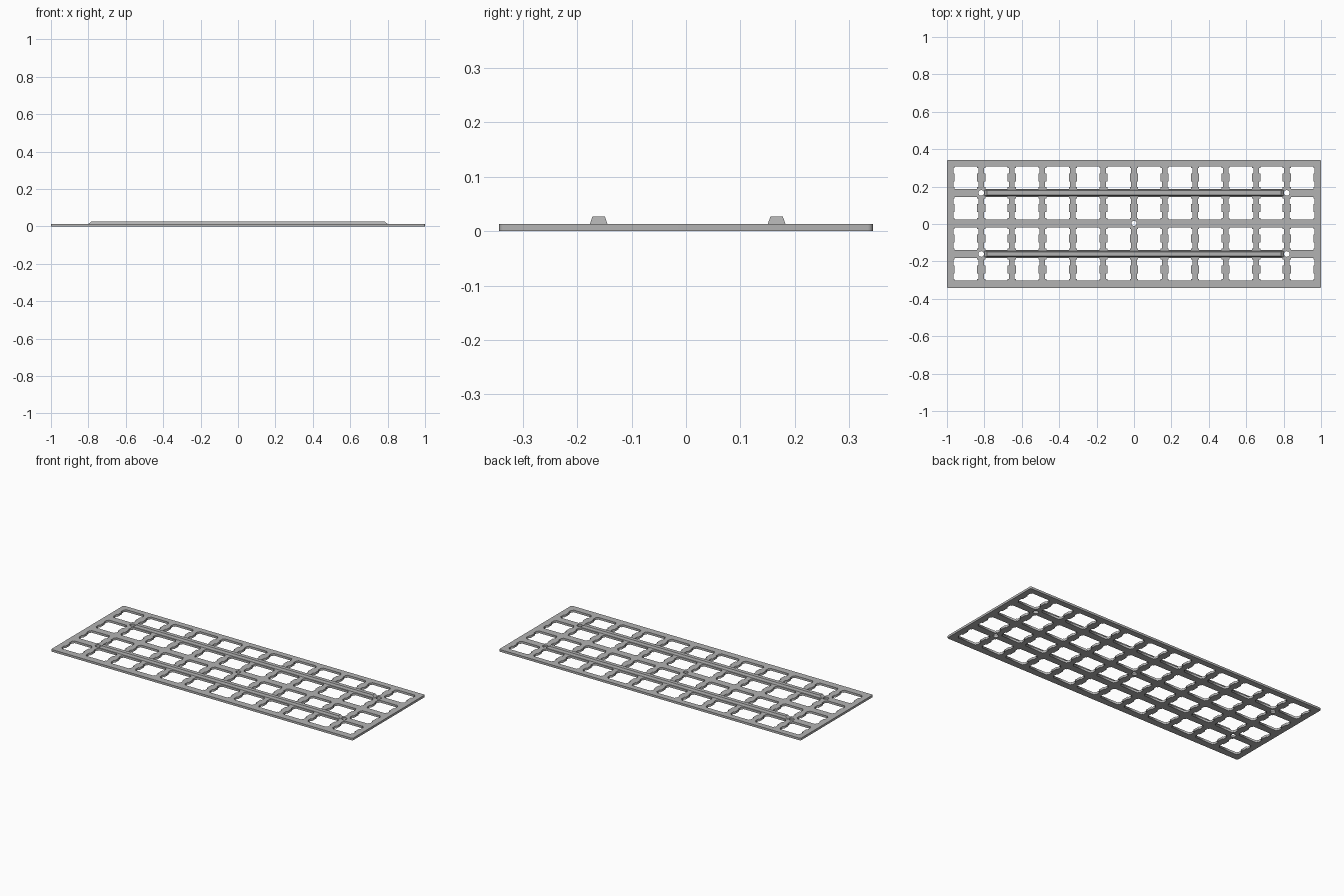
import bpy
import bmesh
from math import cos, sin, pi

if "Cube" in bpy.data.objects:
    bpy.data.objects.remove(bpy.data.objects["Cube"], do_unlink=True)

MM = 2 / 233.2            # model units per millimetre
PITCH = 19.05 * MM        # key spacing
COLS, ROWS = 12, 4
HALF_X, HALF_Y = 1.0, 0.343
THICK = 0.013
SHIFT_Y = 0.003           # key grid sits slightly towards the back

grey = bpy.data.materials.new("plate grey")
grey.use_nodes = True
grey.diffuse_color = (0.45, 0.45, 0.45, 1)
grey.node_tree.nodes["Principled BSDF"].inputs["Base Color"].default_value = (0.45, 0.45, 0.45, 1)


def add_loop(curve, points):
    spline = curve.splines.new("POLY")
    spline.points.add(len(points) - 1)
    for p, (x, y) in zip(spline.points, points):
        p.co = (x, y, 0, 1)
    spline.use_cyclic_u = True


def circle(cx, cy, r, n=24):
    return [(cx + r * cos(2 * pi * i / n), cy + r * sin(2 * pi * i / n)) for i in range(n)]


def rounded_rect(hx, hy, r, n=5):
    pts = []
    for q, (sx, sy) in enumerate([(1, 1), (-1, 1), (-1, -1), (1, -1)]):
        for i in range(n + 1):
            a = (q + i / n) * pi / 2
            pts.append((sx * (hx - r) + r * cos(a), sy * (hy - r) + r * sin(a)))
    return pts


def switch_cutout(cx, cy):
    # square hole with two clip notches on each side
    right = [(7, -7), (7, -6), (7.8, -6), (7.8, -2.5), (7, -2.5),
             (7, 2.5), (7.8, 2.5), (7.8, 6), (7, 6), (7, 7)]
    loop = right + [(-x, -y) for x, y in right]
    return [(cx + x * MM, cy + y * MM) for x, y in loop]


# Plate with all cutouts
curve = bpy.data.curves.new("plate", "CURVE")
curve.dimensions = "2D"
curve.fill_mode = "BOTH"
curve.extrude = THICK / 2
add_loop(curve, rounded_rect(HALF_X, HALF_Y, 0.009))
for c in range(COLS):
    for r in range(ROWS):
        add_loop(curve, switch_cutout((c - (COLS - 1) / 2) * PITCH,
                                      (r - (ROWS - 1) / 2) * PITCH + SHIFT_Y))

# Screw holes
for sx in (-1, 1):
    for sy in (-1, 1):
        add_loop(curve, circle(sx * 5 * PITCH, sy * PITCH + SHIFT_Y, 0.015))
add_loop(curve, circle(0, SHIFT_Y, 0.014))

plate = bpy.data.objects.new("plate", curve)
bpy.context.collection.objects.link(plate)
plate.location.z = THICK / 2
bpy.ops.object.select_all(action="DESELECT")
plate.select_set(True)
bpy.context.view_layer.objects.active = plate
bpy.ops.object.convert(target="MESH")
plate = bpy.context.view_layer.objects.active
plate.data.materials.clear()
plate.data.materials.append(grey)
bm = bmesh.new()
bm.from_mesh(plate.data)
bmesh.ops.remove_doubles(bm, verts=bm.verts, dist=1e-5)
bmesh.ops.recalc_face_normals(bm, faces=bm.faces)
bm.to_mesh(plate.data)
bm.free()


# Stiffening ribs with sloped sides and ends
def rib(name, y):
    bm = bmesh.new()
    bmesh.ops.create_cube(bm, size=2)
    for v in bm.verts:
        top = v.co.z > 0
        v.co.x *= 0.785 if top else 0.8
        v.co.y *= 0.0115 if top else 0.0162
        v.co.z = 0.0265 if top else THICK
    mesh = bpy.data.meshes.new(name)
    bm.to_mesh(mesh)
    bm.free()
    mesh.materials.append(grey)
    obj = bpy.data.objects.new(name, mesh)
    obj.location.y = y
    bpy.context.collection.objects.link(obj)


rib("front_rib", SHIFT_Y - PITCH)
rib("back_rib", SHIFT_Y + PITCH)
